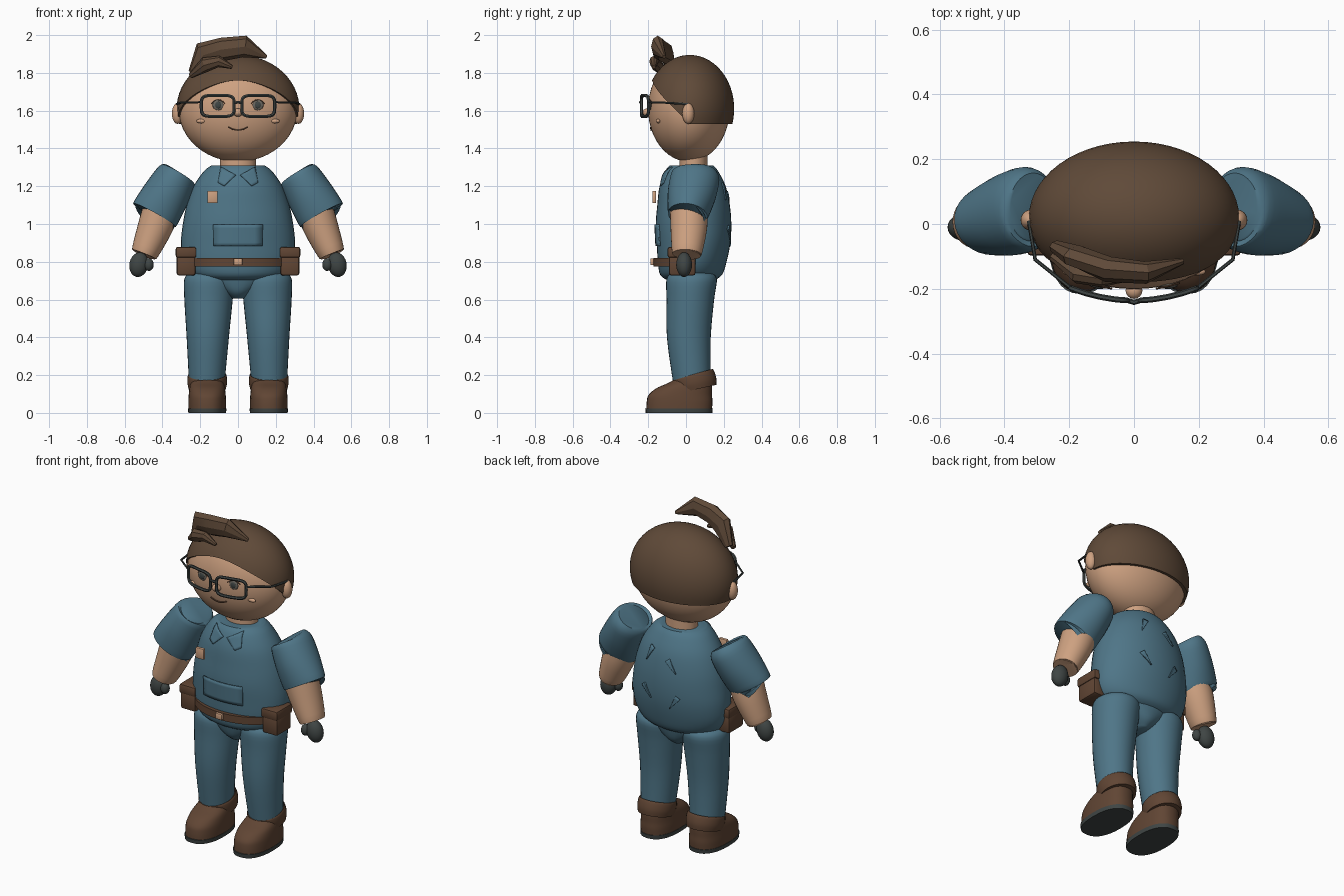
import bpy, bmesh, math
from mathutils import Vector

if "Cube" in bpy.data.objects:
    bpy.data.objects.remove(bpy.data.objects["Cube"])

def mat(name, r, g, b):
    m = bpy.data.materials.new(name)
    m.diffuse_color = (r, g, b, 1)
    m.use_nodes = True
    m.node_tree.nodes["Principled BSDF"].inputs["Base Color"].default_value = m.diffuse_color
    return m

SKIN = mat("skin", 0.62, 0.36, 0.22)
BLUE = mat("uniform blue", 0.078, 0.180, 0.245)
HAIR = mat("hair brown", 0.115, 0.068, 0.040)
LEATHER = mat("leather brown", 0.118, 0.060, 0.034)
DARK = mat("charcoal", 0.050, 0.060, 0.058)
METAL = mat("tan badge", 0.62, 0.36, 0.22)
EYE = mat("iris grey", 0.14, 0.13, 0.11)

def finish(ob, m, angle=40):
    ob.data.materials.append(m)
    bpy.ops.object.select_all(action='DESELECT')
    ob.select_set(True)
    bpy.context.view_layer.objects.active = ob
    if angle:
        bpy.ops.object.shade_smooth_by_angle(angle=math.radians(angle))
    return ob

def from_bm(name, bm, m, angle=40):
    bmesh.ops.recalc_face_normals(bm, faces=bm.faces)
    me = bpy.data.meshes.new(name)
    bm.to_mesh(me)
    bm.free()
    ob = bpy.data.objects.new(name, me)
    bpy.context.collection.objects.link(ob)
    return finish(ob, m, angle)

def refine(pts, steps):
    """Catmull-Rom points between the given rings."""
    P = [Vector(p) for p in pts]
    out = []
    for i in range(len(P) - 1):
        a, b, c, d = P[max(i - 1, 0)], P[i], P[i + 1], P[min(i + 2, len(P) - 1)]
        for k in range(steps):
            t = k / steps
            out.append(0.5 * (2*b + (c - a)*t + (2*a - 5*b + 4*c - d)*t*t + (3*b - a - 3*c + d)*t**3))
    return out + [P[-1]]

def loft(name, rings, m, flat=False, segs=32, steps=4, power=2, angle=40):
    """Skin elliptical rings (x, y, z, width radius, depth radius)."""
    R = refine(rings, steps)
    bm = bmesh.new()
    rows = []
    for i, r in enumerate(R):
        c = Vector(r[:3])
        if flat:
            u, v = Vector((1, 0, 0)), Vector((0, 1, 0))
        else:
            t = (Vector(R[min(i+1, len(R)-1)][:3]) - Vector(R[max(i-1, 0)][:3])).normalized()
            v = (Vector((0, 1, 0)) - t * t.y).normalized()
            u = t.cross(v)
        row = []
        for k in range(segs):
            a = 2 * math.pi * k / segs
            p = [math.copysign(abs(f(a)) ** (2 / power), f(a)) for f in (math.cos, math.sin)]
            row.append(bm.verts.new(c + u * r[3] * p[0] + v * r[4] * p[1]))
        rows.append(row)
    for A, B in zip(rows, rows[1:]):
        for k in range(segs):
            n = (k + 1) % segs
            bm.faces.new((A[k], A[n], B[n], B[k]))
    bm.faces.new(rows[0])
    bm.faces.new(rows[-1])
    return from_bm(name, bm, m, angle)

def ball(name, c, r, m, segs=24, rot=0):
    bpy.ops.mesh.primitive_uv_sphere_add(segments=segs, ring_count=segs // 2, location=c, rotation=(0, rot, 0))
    ob = bpy.context.object
    ob.name, ob.scale = name, r
    return finish(ob, m, 60)

def box(name, c, size, m, bevel=0.01):
    bm = bmesh.new()
    bmesh.ops.create_cube(bm, size=1)
    for v in bm.verts:
        v.co = Vector(c) + Vector([v.co[i] * size[i] for i in range(3)])
    bmesh.ops.bevel(bm, geom=bm.edges[:], offset=bevel, segments=2, profile=0.5, affect='EDGES')
    return from_bm(name, bm, m)

def wire(name, pts, r, m, closed=False):
    cu = bpy.data.curves.new(name, 'CURVE')
    cu.dimensions, cu.bevel_depth, cu.bevel_resolution = '3D', r, 1
    cu.use_fill_caps = True
    s = cu.splines.new('POLY')
    s.points.add(len(pts) - 1)
    for p, q in zip(s.points, pts):
        p.co = (*q, 1)
    s.use_cyclic_u = closed
    ob = bpy.data.objects.new(name, cu)
    bpy.context.collection.objects.link(ob)
    bpy.ops.object.select_all(action='DESELECT')
    ob.select_set(True)
    bpy.context.view_layer.objects.active = ob
    bpy.ops.object.convert(target='MESH')
    return finish(bpy.context.object, m)

# Torso and pelvis
TORSO = [(0, .03, 1.31, .14, .115), (0, .03, 1.28, .18, .14), (0, .035, 1.2, .235, .175),
         (0, .04, 1.1, .272, .192), (0, .04, 1.0, .292, .2), (0, .04, .9, .302, .195),
         (0, .033, .8, .292, .182), (0, .027, .73, .25, .163), (0, .027, .70, .18, .12)]
loft("shirt", TORSO, BLUE, flat=True, segs=40)
loft("pelvis", [(0, .03, .76, .22, .14), (0, .03, .70, .18, .13), (0, .03, .64, .09, .11),
                (0, .03, .605, .035, .07)], BLUE, flat=True)

def torso_y(x, z, side):
    for a, b in zip(TORSO, TORSO[1:]):
        if a[2] >= z >= b[2]:
            t = (a[2] - z) / (a[2] - b[2])
            cy, rx, ry = [a[i] + (b[i] - a[i]) * t for i in (1, 3, 4)]
            return cy + side * ry * math.sqrt(max(0, 1 - (x / rx) ** 2))
    return 0

def patch(name, x, z, w, h, ang=0, side=-1, taper=1):
    """Thin cloth plate that follows the shirt."""
    bm = bmesh.new()
    n, ca, sa = 6, math.cos(ang), math.sin(ang)
    g = []
    for j in range(n + 1):
        for i in range(n + 1):
            q = (j / n - .5) * h
            p = (i / n - .5) * w * (1 + (taper - 1) * (1 - j / n))
            X, Z = x + p * ca - q * sa, z + p * sa + q * ca
            g.append(bm.verts.new((X, torso_y(X, Z, side) + side * .004, Z)))
    for j in range(n):
        for i in range(n):
            k = j * (n + 1) + i
            bm.faces.new((g[k], g[k + 1], g[k + n + 2], g[k + n + 1]))
    ob = from_bm(name, bm, BLUE)
    mod = ob.modifiers.new("thickness", 'SOLIDIFY')
    mod.thickness, mod.offset = .008, 0

patch("front_pocket", 0, .94, .26, .115)
for s in (-1, 1):
    patch("collar_flap", s * .07, 1.245, .09, .08, s * .5, taper=.4)
for x, z, a in ((.1, 1.17, .4), (-.06, 1.13, -.7), (.1, .95, -.7), (-.08, .92, .6)):
    patch("back_fold", x, z, .03, .09, a, side=1, taper=.1)

# Badge, belt and buckle
box("chest_badge", (-.135, -.168, 1.143), (.055, .02, .066), METAL, .006)
loft("belt", [(0, .013, .775, .272, .186), (0, .013, .82, .272, .186)], LEATHER, flat=True, segs=48, steps=1)
box("buckle", (0, -.178, .80), (.045, .02, .035), METAL, .004)

# Neck, head and ears
loft("neck", [(0, .04, 1.27, .095, .075), (0, .04, 1.38, .095, .075)], SKIN, flat=True, steps=1)
HC, HR = Vector((0, .015, 1.61)), (.315, .216, .28)
ball("head", HC, HR, SKIN, 48)

def face_y(x, z):
    return HC.y - HR[1] * math.sqrt(1 - (x / HR[0]) ** 2 - ((z - HC.z) / HR[2]) ** 2)

# Hair cap, with a hairline that rises over the forehead
bm = bmesh.new()
N, ROWS = 56, 16
rows = []
for j in range(-1, ROWS + 1):
    row = []
    for k in range(N):
        a = 2 * math.pi * k / N
        z0 = 1.53 + .23 * max(0, math.cos(a))
        phi = math.acos((z0 - 1.61) / .285) * (1 - max(j, 0) / ROWS)
        f = .93 if j < 0 else 1
        row.append(bm.verts.new((.325 * f * math.sin(phi) * math.sin(a),
                                 .02 - .235 * f * math.sin(phi) * math.cos(a),
                                 1.61 + .285 * math.cos(phi))))
    rows.append(row)
for A, B in zip(rows, rows[1:]):
    for k in range(N):
        bm.faces.new((A[k], A[(k + 1) % N], B[(k + 1) % N], B[k]))
bmesh.ops.remove_doubles(bm, verts=bm.verts, dist=1e-5)
from_bm("hair_cap", bm, HAIR)

# Faceted quiff strands
loft("quiff", [(-.24, -.07, 1.80, .025, .02), (-.175, -.1, 1.90, .07, .035), (-.08, -.14, 1.925, .062, .04),
               (.035, -.15, 1.94, .058, .035), (.15, -.115, 1.885, .01, .01)], HAIR, segs=8, steps=1, angle=25)
loft("quiff_small", [(-.25, -.10, 1.785, .015, .015), (-.17, -.155, 1.845, .04, .03),
                     (-.10, -.17, 1.86, .03, .025), (-.03, -.17, 1.83, .01, .01)], HAIR, segs=8, steps=1, angle=25)

# Nose, mouth and bridge of the glasses
ball("nose", (0, -.205, 1.59), (.026, .026, .022), SKIN, 16)
wire("mouth", [(x, face_y(x, z) - .002, z) for x, z in
               [(i * .013, 1.497 + .016 * (i / 4) ** 2) for i in range(-4, 5)]], .004, LEATHER)
wire("glasses_bridge", [(-.02, -.236, 1.64), (0, -.242, 1.645), (.02, -.236, 1.64)], .008, DARK)

for s in (-1, 1):
    # Ears, eyes and cheeks
    ball("ear", (s * .32, .012, 1.585), (.03, .032, .055), SKIN)
    ex, ez = s * .105, 1.63
    ey = face_y(ex, ez)
    wire("eyelid", [(ex + i * .012, face_y(ex + i * .012, ez) - .004, ez + .028 - .0022 * i * i)
                    for i in range(-3, 4)], .003, LEATHER)
    ball("iris", (ex, ey - .002, ez), (.03, .008, .028), EYE, 20)
    ball("pupil", (ex, ey - .007, ez), (.017, .006, .018), DARK, 16)
    ball("cheek", (s * .195, face_y(.195, 1.545), 1.545), (.026, .012, .012), SKIN, 16)
    # Glasses
    frame = []
    for k in range(32):
        a = 2 * math.pi * k / 32
        p = [math.copysign(abs(f(a)) ** .45, f(a)) for f in (math.cos, math.sin)]
        x = .107 + .087 * p[0]
        frame.append((s * x, -.236 + 1.0 * x * x, 1.625 + .056 * p[1]))
    wire("glasses_frame", frame, .009, DARK, True)
    wire("glasses_temple", [(s * .195, -.198, 1.645), (s * .305, -.11, 1.642), (s * .325, .01, 1.635)], .006, DARK)

    # Sleeve, forearm and gloved hand
    loft("sleeve", [(s * .313, .052, 1.272, .08, .10), (s * .325, .05, 1.252, .108, .128),
                    (s * .38, .03, 1.155, .124, .128), (s * .438, .01, 1.055, .130, .108),
                    (s * .441, .01, 1.049, .12, .1)], BLUE)
    loft("forearm", [(s * .40, .015, 1.09, .1, .1), (s * .44, .015, .98, .092, .097),
                     (s * .493, .005, .85, .072, .08), (s * .495, .005, .845, .06, .07)], SKIN)
    ball("hand", (s * .525, -.01, .785), (.05, .042, .066), DARK, rot=-s * .2)
    ball("thumb", (s * .472, -.025, .785), (.026, .026, .034), DARK, 16)

    # Belt pouch
    box("pouch", (s * .275, -.02, .78), (.10, .14, .105), LEATHER, .012)
    box("pouch_lid", (s * .275, -.02, .85), (.11, .155, .058), LEATHER, .012)

    # Trouser leg
    loft("trouser_leg", [(s * .15, .03, .745, .10, .10), (s * .152, .03, .71, .132, .133),
                         (s * .156, .023, .6, .128, .126), (s * .16, .015, .4, .112, .116),
                         (s * .165, .03, .17, .095, .1)], BLUE, flat=True)
    # Boot with cuff and sole
    X = s * .163
    loft("boot", [(X, -.036, .022, .1, .174), (X, -.034, .06, .1, .174), (X, -.03, .095, .098, .168),
                  (X, -.01, .13, .094, .148), (X, .02, .158, .088, .115), (X, .035, .18, .08, .09)],
         LEATHER, flat=True, power=2.4)
    loft("boot_sole", [(X, -.037, 0, .1, .176), (X, -.037, .024, .102, .179)], DARK, flat=True, steps=1, power=2.4)
    loft("boot_cuff", [(X, .055, .125, .098, .108), (X, .047, .16, .105, .116), (X, .037, .2, .102, .112),
                       (X, .036, .203, .09, .1)], LEATHER)
